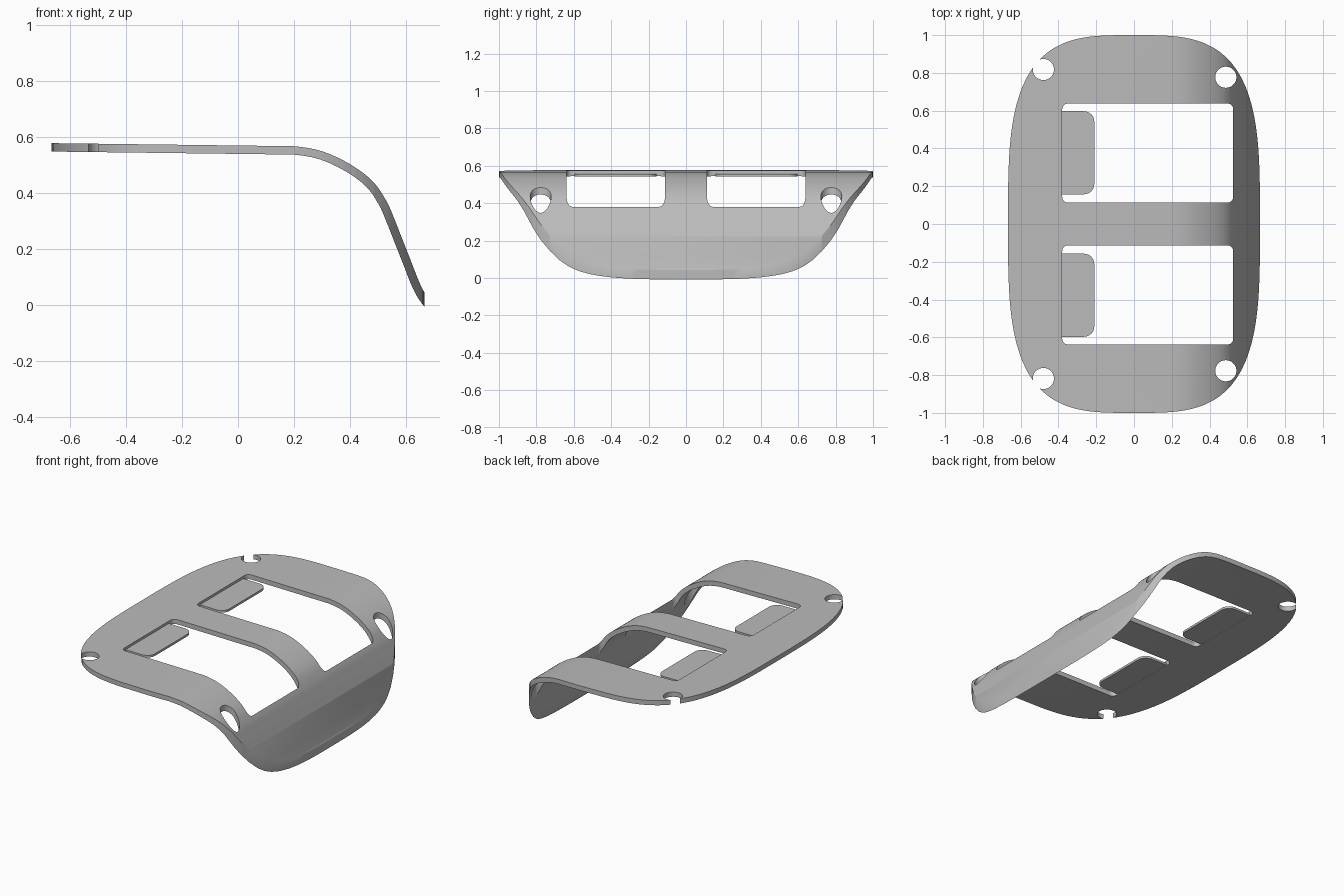
import bpy, bmesh
from math import cos, sin, pi, radians
from mathutils import Vector

cube = bpy.data.objects.get("Cube")
if cube:
    bpy.data.objects.remove(cube)

GREY = (0.5, 0.5, 0.5, 1)
mat = bpy.data.materials.new("plain grey")
mat.use_nodes = True
mat.diffuse_color = GREY
mat.node_tree.nodes["Principled BSDF"].inputs["Base Color"].default_value = GREY

THICK = 0.03
SLOPE = -0.0126      # gentle fall of the flat part towards +x


def prism(name, points, offset):
    """Extrude a closed outline of 3D points by an offset vector."""
    bm = bmesh.new()
    face = bm.faces.new([bm.verts.new(p) for p in points])
    ext = bmesh.ops.extrude_face_region(bm, geom=[face])
    bmesh.ops.translate(bm, vec=offset,
                        verts=[v for v in ext["geom"] if isinstance(v, bmesh.types.BMVert)])
    bmesh.ops.recalc_face_normals(bm, faces=bm.faces)
    mesh = bpy.data.meshes.new(name)
    bm.to_mesh(mesh)
    bm.free()
    mesh.materials.append(mat)
    ob = bpy.data.objects.new(name, mesh)
    bpy.context.collection.objects.link(ob)
    return ob


def arc(cx, cy, r, start, end, n):
    steps = [start + (end - start) * i / n for i in range(n + 1)]
    return [(cx + r * cos(a), cy + r * sin(a)) for a in steps]


def rounded_rect(x0, x1, y0, y1, r_left, r_right):
    corners = [(x1, y1, r_right, -1, -1), (x0, y1, r_left, 1, -1),
               (x0, y0, r_left, 1, 1), (x1, y0, r_right, -1, 1)]
    pts = []
    for k, (x, y, r, sx, sy) in enumerate(corners):
        pts += arc(x + sx * r, y + sy * r, r, k * pi / 2, (k + 1) * pi / 2, 6)
    return pts


def cut(target, cutter, operation):
    cutter.hide_render = True
    mod = target.modifiers.new("cut", "BOOLEAN")
    mod.operation, mod.object, mod.solver = operation, cutter, "EXACT"
    bpy.context.view_layer.objects.active = target
    bpy.ops.object.modifier_apply(modifier=mod.name)
    bpy.data.objects.remove(cutter)


def flat(points, z):
    return [(x, y, z) for x, y in points]


# Side profile: smooth curve through the key points, thickened inwards
keys = [Vector(p) for p in [(0.1, 0.568), (0.2, 0.567), (0.3, 0.549), (0.4, 0.503),
        (0.48, 0.443), (0.53, 0.372), (0.56, 0.304), (0.59, 0.228), (0.62, 0.152),
        (0.645, 0.088), (0.668, 0.042), (0.70, 0.0), (0.73, -0.03)]]
top = [Vector((-0.75, 0.579))]
for a, b, c, d in zip(keys, keys[1:], keys[2:], keys[3:]):
    for i in range(6):
        t = i / 6
        top.append(0.5 * (2 * b + (c - a) * t + (2 * a - 5 * b + 4 * c - d) * t ** 2
                          + (3 * b - a - 3 * c + d) * t ** 3))
under = []
for i, p in enumerate(top):
    d = (top[min(i + 1, len(top) - 1)] - top[max(i - 1, 0)]).normalized()
    under.append(p + Vector((d.y, -d.x)) * THICK)
profile = [(p.x, -1.1, p.y) for p in top + under[::-1]]
plate = prism("curved_plate", profile, (0, 2.2, 0))

# Rounded outer outline
N = 128
outline = []
for i in range(N):
    c, s = cos(2 * pi * i / N), sin(2 * pi * i / N)
    k = (abs(c) ** 3.4 + abs(s) ** 3.4) ** (-1 / 3.4)
    outline.append((0.667 * c * k, s * k))
cut(plate, prism("outline_cutter", flat(outline, -0.5), (0, 0, 2)), "INTERSECT")

# Windows and screw holes, mirrored front to back
for side in (-1, 1):
    ya, yb = sorted((side * 0.113, side * 0.638))
    window = rounded_rect(-0.38, 0.525, ya, yb, 0.03, 0.03)
    cut(plate, prism("window_cutter", flat(window, -0.5), (0, 0, 2)), "DIFFERENCE")
    for x, y in ((-0.48, 0.818), (0.486, 0.777)):
        hole = arc(x, side * y, 0.056, 0, 2 * pi, 40)[:-1]
        cut(plate, prism("hole_cutter", flat(hole, -0.5), (0, 0, 2)), "DIFFERENCE")

# Thin tabs in the windows, level with the underside
tabs = []
for side, label in ((-1, "front_tab"), (1, "back_tab")):
    ya, yb = sorted((side * 0.157, side * 0.597))
    shape = rounded_rect(-0.395, -0.21, ya, yb, 0.005, 0.055)
    pts = [(x, y, 0.5402 + SLOPE * x) for x, y in shape]
    tabs.append(prism(label, pts, (0, 0, 0.014)))

# Smooth the curved faces, keep the rims crisp
bpy.ops.object.select_all(action="DESELECT")
for ob in [plate] + tabs:
    ob.select_set(True)
bpy.context.view_layer.objects.active = plate
bpy.ops.object.shade_smooth_by_angle(angle=radians(30))
